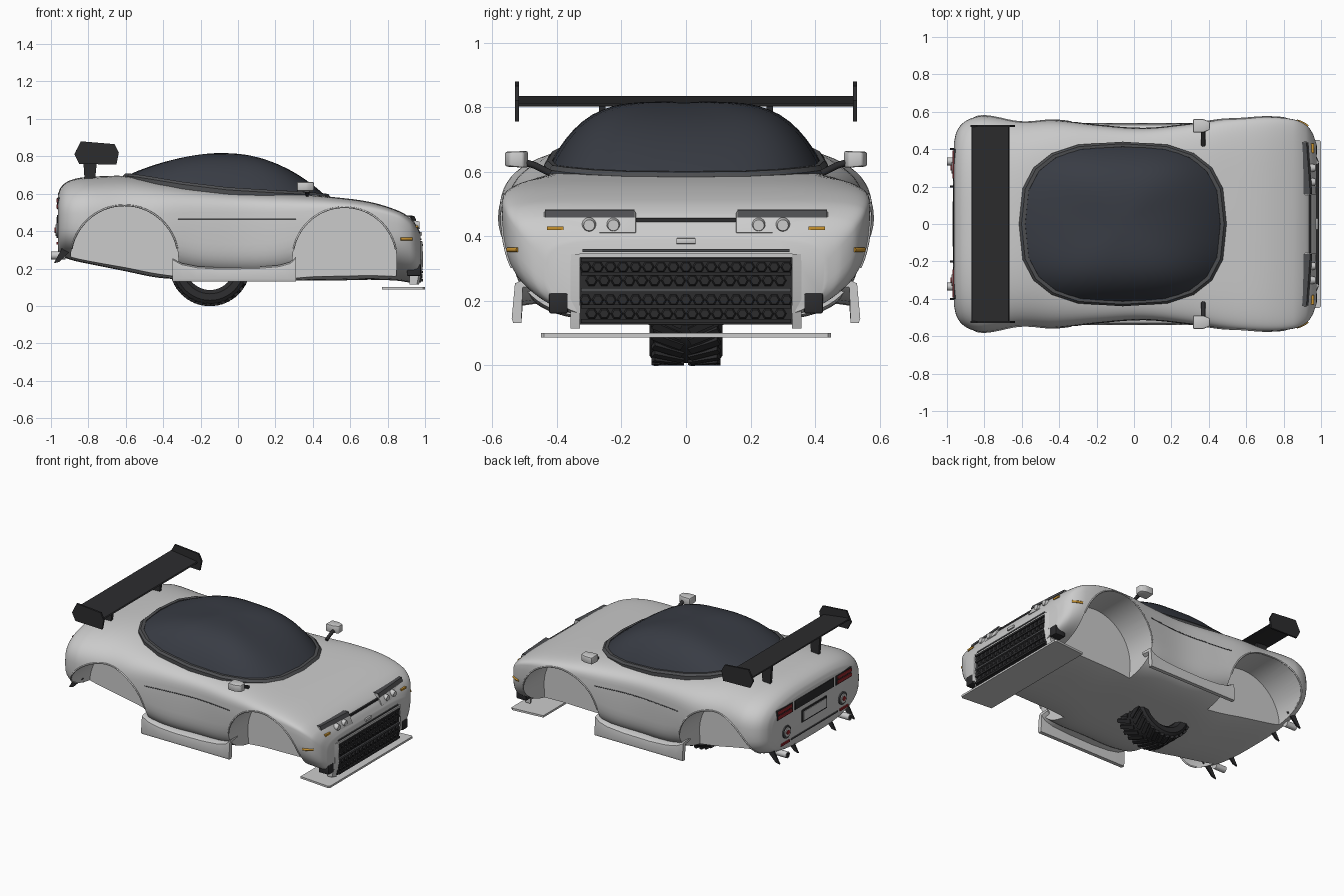
import bpy, bmesh
from math import sin, cos, pi, copysign, exp
from mathutils import Vector, Matrix

if "Cube" in bpy.data.objects:
    bpy.data.objects.remove(bpy.data.objects["Cube"])


def mat(name, r, g, b):
    m = bpy.data.materials.new(name)
    m.diffuse_color = (r, g, b, 1)
    m.use_nodes = True
    m.node_tree.nodes["Principled BSDF"].inputs["Base Color"].default_value = m.diffuse_color
    return m


PAINT = mat("white_paint", .8, .8, .8)
GLASS = mat("glass", .04, .045, .058)
BLACK = mat("black", .025, .025, .027)
TRIM = mat("trim", .075, .077, .082)
RED = mat("red", .3, .02, .025)
AMBER = mat("amber", .6, .3, .03)


def finish(name, bm, m=PAINT, bevel=0):
    bmesh.ops.recalc_face_normals(bm, faces=bm.faces)
    if bevel:
        bmesh.ops.bevel(bm, geom=bm.edges[:], offset=bevel, segments=2, affect='EDGES', profile=.5)
    me = bpy.data.meshes.new(name)
    bm.to_mesh(me)
    bm.free()
    ob = bpy.data.objects.new(name, me)
    bpy.context.collection.objects.link(ob)
    me.materials.append(m)
    smooth(ob)
    return ob


def smooth(ob):
    bpy.ops.object.select_all(action='DESELECT')
    ob.select_set(True)
    bpy.context.view_layer.objects.active = ob
    bpy.ops.object.shade_smooth_by_angle(angle=.6)


def add_box(bm, c, s, rot=Matrix()):
    bmesh.ops.create_cube(bm, size=1, matrix=Matrix.Translation(c) @ rot @ Matrix.Diagonal((*s, 1)))


def box(name, c, s, m=PAINT, bevel=0):
    bm = bmesh.new()
    add_box(bm, c, s)
    return finish(name, bm, m, bevel)


def cyl(name, c, r, depth, m=PAINT, r2=None):          # cylinder along x
    bm = bmesh.new()
    bmesh.ops.create_cone(bm, cap_ends=True, segments=24, radius1=r, radius2=r2 or r, depth=depth,
                          matrix=Matrix.Translation(c) @ Matrix.Rotation(pi / 2, 4, 'Y'))
    return finish(name, bm, m)


def loft(name, rings, m=PAINT, close=False, bevel=0):   # skin rings; cap or join the ends
    bm = bmesh.new()
    vs = [[bm.verts.new(p) for p in r] for r in rings]
    n = len(rings[0])
    for a, b in zip(vs, vs[1:] + (vs[:1] if close else [])):
        for i in range(n):
            bm.faces.new((a[i], a[(i + 1) % n], b[(i + 1) % n], b[i]))
    if not close:
        bm.faces.new(vs[0])
        bm.faces.new(vs[-1])
    return finish(name, bm, m, bevel)


def prism(name, xz, y0, y1, m=PAINT, shift=0, bevel=0):  # xz outline extruded along y
    return loft(name, [[(x, y0, z) for x, z in xz], [(x + shift, y1, z) for x, z in xz]], m, bevel=bevel)


def tube(name, pts, r, m=PAINT):
    cu = bpy.data.curves.new(name, 'CURVE')
    cu.dimensions, cu.bevel_depth, cu.bevel_resolution, cu.use_fill_caps = '3D', r, 1, True
    sp = cu.splines.new('POLY')
    sp.points.add(len(pts) - 1)
    for p, q in zip(sp.points, pts):
        p.co = (*q, 1)
    ob = bpy.data.objects.new(name, cu)
    bpy.context.collection.objects.link(ob)
    cu.materials.append(m)
    bpy.ops.object.select_all(action='DESELECT')
    ob.select_set(True)
    bpy.context.view_layer.objects.active = ob
    bpy.ops.object.convert(target='MESH')


def spow(v, e):
    return copysign(abs(v) ** e, v)


# Body stations: x, top z, bottom z, half width, belt z, upper squareness
ST = [(-.962, .60, .29, .44, .45, 3), (-.95, .63, .27, .49, .45, 3), (-.92, .66, .255, .535, .45, 3),
      (-.87, .68, .24, .565, .45, 3), (-.8, .69, .225, .578, .45, 3), (-.6, .695, .185, .555, .44, 3),
      (-.42, .67, .15, .555, .43, 3.5), (-.2, .635, .14, .53, .43, 4.5), (.05, .612, .135, .512, .43, 5),
      (.3, .60, .135, .535, .44, 5), (.5, .583, .135, .562, .46, 5.5), (.7, .557, .14, .572, .46, 6),
      (.85, .512, .135, .56, .44, 6), (.92, .472, .125, .53, .40, 5), (.955, .43, .125, .485, .34, 5),
      (.975, .39, .13, .43, .28, 4.5)]
V = [Vector(s) for s in ST]
DENSE = []
for i in range(len(V) - 1):
    b, c = V[i], V[i + 1]
    a, d = V[max(i - 1, 0)], V[min(i + 2, len(V) - 1)]
    h = c[0] - b[0]
    m0 = (c - a) * (h / (c[0] - a[0]))
    m1 = (d - b) * (h / (d[0] - b[0]))
    for k in range(5):
        t = k / 5
        DENSE.append(b * (2*t**3 - 3*t*t + 1) + m0 * (t**3 - 2*t*t + t) + c * (3*t*t - 2*t**3) + m1 * (t**3 - t*t))
DENSE.append(V[-1])


def par(x):
    for a, b in zip(DENSE, DENSE[1:]):
        if x <= b[0]:
            return a.lerp(b, max(0, (x - a[0]) / (b[0] - a[0])))
    return DENSE[-1]


def low(x):                                           # lower squareness: steeper at the doors
    return 2.8 + 1.7 * exp(-(x / .32) ** 4)


def side_y(x, z):                                     # body half width at a point
    _, zt, zb, w, zm, n = par(x)
    s, e = ((z - zm) / (zt - zm), n) if z > zm else ((zm - z) / (zm - zb), low(x))
    return w * max(0, 1 - s ** e) ** (1 / e)


def section(p, N=72):
    x, zt, zb, w, zm, n = p
    out = []
    for i in range(N):
        c, s = cos(2 * pi * i / N), sin(2 * pi * i / N)
        e = 2 / n if s > 0 else 2 / low(x)
        out.append((x, w * spow(c, e), zm + (zt - zm if s > 0 else zm - zb) * spow(s, e)))
    return out


# Body shell with wheel wells cut out
body = loft("body_shell", [section(p) for p in DENSE])
ARCHES = [(.57, .25, .278), (-.607, .25, .288)]
cutters = []
for cx, cz, r in ARCHES:
    arc = [(cx + r * cos(pi * i / 32), cz + r * sin(pi * i / 32)) for i in range(33)]
    for sg in (-1, 1):
        cutter = prism("arch_cutter", arc + [(cx - r * .97, 0), (cx + r * .97, 0)], sg * .31, sg * .75)
        cutter.hide_render = True
        mod = body.modifiers.new("arch", 'BOOLEAN')
        mod.object, mod.operation, mod.solver = cutter, 'DIFFERENCE', 'EXACT'
        cutters.append(cutter)
        lip = [(x, sg * side_y(x, z), z) for x, z in arc[2:-2] if side_y(x, z) > .33]
        tube("arch_lip", lip, .005)
bpy.context.view_layer.update()
cut = bpy.data.meshes.new_from_object(body.evaluated_get(bpy.context.evaluated_depsgraph_get()))
body.modifiers.clear()
body.data = cut
for c in cutters:
    bpy.data.objects.remove(c)
smooth(body)


# Glass canopy and its faceted surround
def rim(k, dz, drop=0, N=20):
    ring = []
    for i in range(N):
        c, s = cos(2 * pi * i / N), sin(2 * pi * i / N)
        x, y = -.06 + .555 * k * spow(c, 2 / 2.8), .44 * k * spow(s, 2 / 2.8)
        r = min(1, k / .945)
        up = 1 - c * c * r ** 1.9 - s * s * r ** 4.2
        ring.append((x, y, par(x)[1] + dz + drop * up + .06 * (x + .06) * up * bool(drop)))
    return ring


loft("canopy_surround", [rim(1, -.06), rim(1, .0), rim(.975, .014), rim(.94, .014), rim(.92, -.06)], TRIM, close=True)
loft("canopy_glass", [rim(.945 * sin(pi / 2 * j / 14), .006, .19, 40) for j in range(14, 0, -1)], GLASS)

# Rear wing
prism("wing_blade", [(-.865, .835), (-.8, .828), (-.67, .81), (-.665, .803), (-.74, .802), (-.83, .81), (-.868, .828)], -.52, .52, BLACK)
PLATE = [(-.84, .88), (-.66, .865), (-.637, .82), (-.65, .755), (-.85, .76), (-.875, .81)]
FIN = [(-.88, .31), (-.94, .31), (-.985, .228), (-.955, .235)]
LAMP = [(.88, .478), (.938, .478), (.974, .41), (.89, .41)]
COVER = [(.87, .483), (.942, .482), (.953, .458), (.88, .458)]
SKIRT = [(-.35, .255), (-.3, .228), (-.22, .212), (-.1, .205), (.1, .208), (.22, .218), (.28, .235), (.31, .262)]

for sg in (-1, 1):
    prism("wing_endplate", PLATE, sg * .518, sg * .53, BLACK)
    prism("wing_strut", [(-.82, .67), (-.765, .67), (-.75, .81), (-.83, .82)], sg * .25, sg * .27, BLACK)
    # Side skirt with a dipped top edge, belt seam and marker
    loft("side_skirt", [[(x, sg * y, z) for y, z in ((.45, t - .012), (.45, t), (.512, t), (.53, t - .008), (.54, .145),
                                                     (.535, .131), (.51, .131), (.506, t - .02))] for x, t in SKIRT])
    belt = [(-.32 + .063 * i, .465) for i in range(11)]
    tube("belt_seam", [(x, sg * (side_y(x, z) - .001), z) for x, z in belt], .003, TRIM)
    tube("side_marker", [(x, sg * side_y(x, .358), .358) for x in (.87, .89, .91, .93)], .008, AMBER)
    # Mirrors
    tube("mirror_arm", [(.37, sg * .42, .595), (.37, sg * .47, .62), (.37, sg * .52, .635)], .012, BLACK)
    loft("mirror_head", [[(x, sg * (.525 + dy), z) for dy, z in ((-h, .612), (h, .616), (h, .662), (-h, .664))]
                         for x, h in ((.315, .036), (.37, .036), (.405, .022))], bevel=.007)
    # Headlights
    prism("headlight", LAMP, sg * .155, sg * .44, PAINT, -.02, .004)
    prism("headlight_cover", COVER, sg * .16, sg * .437, TRIM, -.02)
    for y in (.225, .30):
        cyl("headlamp", (.953, sg * y, .434), .025, .034, PAINT, .017)
    box("front_indicator", (.937, sg * .405, .425), (.05, .05, .012), AMBER)
    box("front_duct", (.94, sg * .395, .193), (.075, .058, .065), BLACK, .006)
    prism("grille_side_frame", [(.93, .115), (.968, .115), (.99, .22), (.986, .345), (.93, .345)], sg * .328, sg * .358, PAINT, -.012)
    # Rear lamps, exhausts and diffuser fins
    box("taillight_housing", (-.935, sg * .315, .547), (.062, .17, .066), BLACK, .004)
    for z in (.531, .563):
        box("taillight_lens", (-.94, sg * .318, z), (.062, .15, .022), RED, .003)
    cyl("rear_lamp_ring", (-.955, sg * .3, .405), .042, .03, TRIM)
    cyl("rear_lamp", (-.96, sg * .3, .405), .031, .032)
    cyl("rear_lamp_core", (-.965, sg * .3, .405), .015, .03, RED)
    box("rear_reflector", (-.95, sg * .315, .335), (.04, .085, .014), RED)
    cyl("exhaust_pipe", (-.96, sg * .335, .27), .021, .078)
    cyl("exhaust_bore", (-.9695, sg * .335, .27), .016, .06, BLACK)
    for y in (.2, .4):
        prism("diffuser_fin", FIN, sg * y - .005, sg * y + .005, BLACK)

# Rear centre panel and blank plate
box("rear_panel", (-.945, 0, .548), (.045, .42, .062), BLACK, .004)
box("rear_plate_recess", (-.955, 0, .445), (.024, .27, .085), BLACK, .004)
box("rear_plate", (-.962, 0, .445), (.016, .24, .06))
box("rear_lower_strip", (-.955, 0, .335), (.025, .5, .008), TRIM)

# Nose details
box("hood_slit", (.925, 0, .45), (.045, .31, .012), BLACK)
box("nose_blank_plate", (.973, 0, .385), (.024, .06, .018), PAINT, .003)
box("nose_bar", (.97, 0, .356), (.02, .64, .008), TRIM)
box("grille_top_frame", (.958, 0, .34), (.05, .66, .012))
box("grille_back", (.955, 0, .23), (.045, .66, .208), BLACK)
bm = bmesh.new()
for row, z in enumerate((.305, .263, .203, .16)):
    for i in range(17):
        y = (i - 8) * .039 + (row % 2) * .0195
        if y < .325:
            bmesh.ops.create_cone(bm, cap_ends=True, segments=6, radius1=.021, radius2=.014, depth=.012,
                                  matrix=Matrix.Translation((.98, y, z)) @ Matrix.Rotation(pi / 2, 4, 'Y'))
finish("grille_mesh", bm, BLACK)
for z in (.326, .284, .233, .182, .137):
    box("grille_slat", (.972, 0, z), (.034, .65, .012), TRIM if z == .233 else BLACK)

# Front splitter
loft("front_splitter", [[(.77, -.43, z), (.99, -.45, z), (1, -.44, z), (1, .44, z), (.99, .45, z), (.77, .43, z)] for z in (.087, .1)])

# Loose tyre under the floor with angled tread
TY = [(.13, -.085), (.15, -.108), (.185, -.113), (.203, -.1), (.208, -.05), (.208, .05), (.203, .1), (.185, .113), (.15, .108), (.13, .085)]
C = Vector((-.15, 0, .215))
loft("tyre", [[(C.x + r * cos(a), y, C.z + r * sin(a)) for r, y in TY] for a in (2 * pi * i / 48 for i in range(48))], BLACK, close=True)
bm = bmesh.new()
for i in range(32):
    for sg in (-1, 1):
        rot = Matrix.Rotation(2 * pi * (i + .25 * sg) / 32, 4, 'Y')
        add_box(bm, C + rot @ Vector((0, sg * .057, .207)), (.024, .1, .015), rot @ Matrix.Rotation(sg * .45, 4, 'Z'))
finish("tyre_tread", bm, BLACK)
